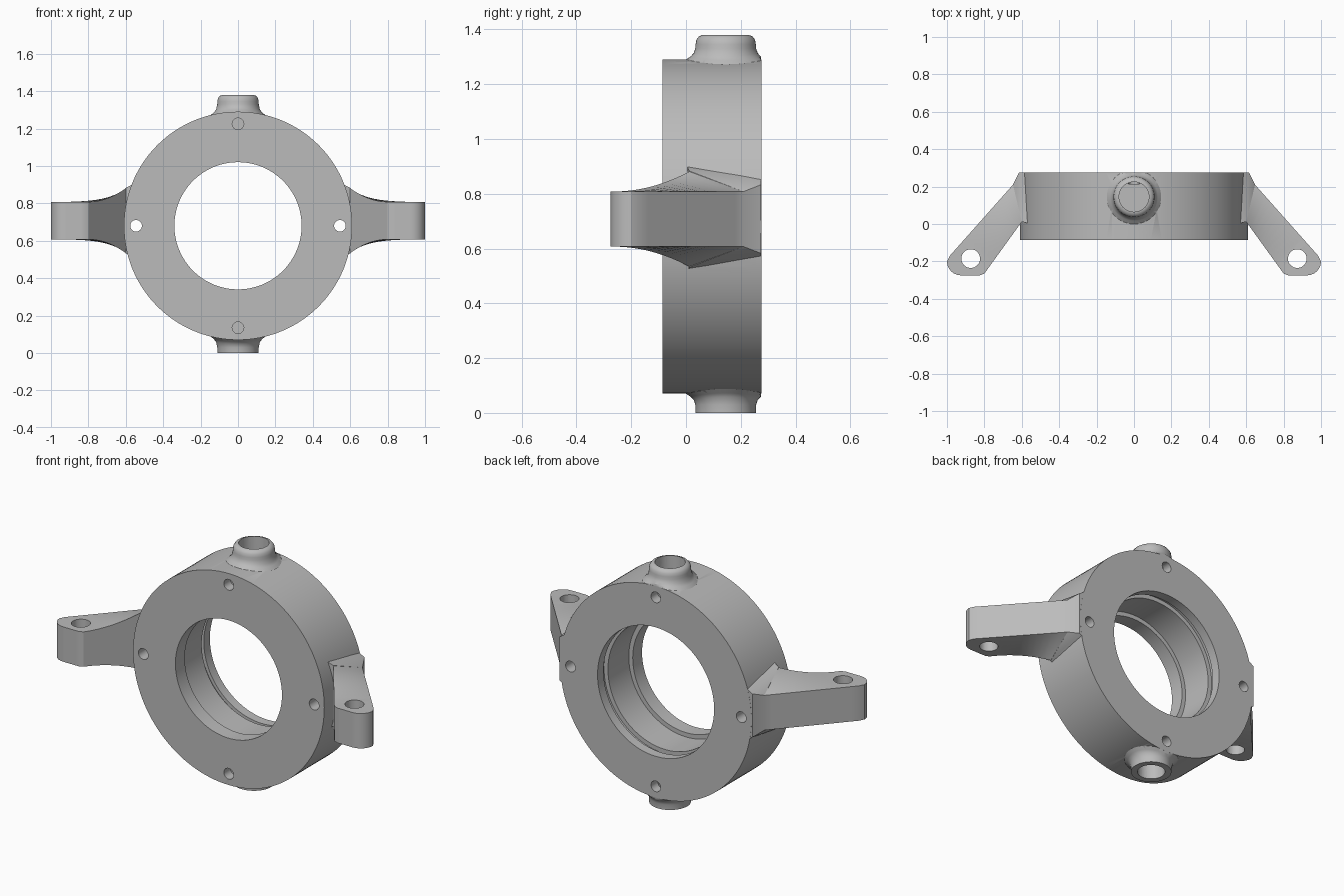
import bpy, bmesh
from math import pi, sin, cos, sqrt, radians
from mathutils import Matrix, Vector

cube = bpy.data.objects.get("Cube")
if cube:
    bpy.data.objects.remove(cube)

CZ, R = 0.68, 0.61          # ring centre height and outer radius
FRONT, BACK = -0.085, 0.275
BOSS_Y = 0.145

metal = bpy.data.materials.new("cast_grey")
metal.use_nodes = True
colour = (0.5, 0.5, 0.5, 1)
metal.diffuse_color = colour
metal.node_tree.nodes["Principled BSDF"].inputs["Base Color"].default_value = colour


def finish(name, bm):
    bmesh.ops.recalc_face_normals(bm, faces=bm.faces)
    me = bpy.data.meshes.new(name)
    bm.to_mesh(me)
    bm.free()
    me.materials.append(metal)
    ob = bpy.data.objects.new(name, me)
    bpy.context.collection.objects.link(ob)
    return ob


def lathe(profile, steps, closed):
    """Revolve (radius, height) points about z."""
    bm = bmesh.new()
    vs = [bm.verts.new((r, 0, h)) for r, h in profile]
    es = [bm.edges.new(p) for p in zip(vs, vs[1:])]
    if closed:
        es.append(bm.edges.new((vs[-1], vs[0])))
    bmesh.ops.spin(bm, geom=vs + es, cent=(0, 0, 0), axis=(0, 0, 1),
                   angle=2 * pi, steps=steps)
    bmesh.ops.remove_doubles(bm, verts=bm.verts, dist=1e-5)
    return bm


def ring():
    # bore with a front lip, a bearing seat and a retaining groove
    profile = [(R, FRONT), (R, BACK), (0.372, BACK), (0.372, 0.22), (0.39, 0.22),
               (0.39, 0.19), (0.365, 0.19), (0.365, 0.0), (0.34, 0.0), (0.34, FRONT)]
    bm = lathe(profile, 128, True)
    bm.transform(Matrix.Translation((0, 0, CZ)) @ Matrix.Rotation(-pi / 2, 4, 'X'))
    return finish("bearing_ring", bm)


def boss(name, side, tip):
    # flared foot follows the curve of the ring
    foot = [(0, -0.08), (0.165, -0.08), (0.165, -0.02), (0.145, 0.0), (0.128, 0.011),
            (0.117, 0.023), (0.111, 0.04)]
    bm = lathe(foot + tip, 48, False)
    for v in bm.verts:
        if v.co.z < 0.03:
            v.co.z += sqrt(R * R - v.co.x ** 2) - R
        v.co.y = min(v.co.y + BOSS_Y, BACK - 0.0005)
        v.co.z = CZ + side * (R + v.co.z)
    return finish(name, bm)


def arm(name, side):
    # stations: inner edge, outer edge, inner flare, outer flare
    low, high = 0.607, 0.808
    back = BACK - 0.0005
    stations = [((0.5, 0.005), (0.5, back), 0.11, 0.07),
                ((0.57, 0.005), (0.575, back), 0.09, 0.05),
                ((0.6, 0.012), (0.615, back), 0.075, 0.025)]
    in0, in1 = Vector((0.6, 0.012)), Vector((0.8, -0.265))
    out0, out1 = Vector((0.647, 0.21)), Vector((0.985, -0.17))
    for i in range(13):
        t = i / 12
        stations.append((in0.lerp(in1, t), out0.lerp(out1, t), 0.073 * (1 - t) ** 2, 0))
    for i in range(7):
        a = radians(15 * i)
        stations.append(((0.825 + 0.015 * i, -0.275),
                         (0.925 + 0.075 * cos(a), -0.2 - 0.0745 * sin(a)), 0, 0))
    stations[-1] = ((0.918, -0.275), (0.925, -0.275), 0, 0)
    bm = bmesh.new()
    loops = []
    for (ix, iy), (ox, oy), fi, fo in stations:
        loops.append([bm.verts.new((side * x, y, z)) for x, y, z in (
            (ix, iy, low - fi), (ix, iy, high + fi), (ox, oy, high + fo), (ox, oy, low - fo))])
    for a, b in zip(loops, loops[1:]):
        for k in range(4):
            n = (k + 1) % 4
            bm.faces.new((a[k], a[n], b[n], b[k]))
    bm.faces.new(loops[0])
    bm.faces.new(loops[-1])
    # the flared surfaces twist, so split them cleanly
    bmesh.ops.triangulate(bm, faces=bm.faces)
    return finish(name, bm)


def drill(name, centre, radius, depth, axis):
    bm = bmesh.new()
    turn = Matrix.Rotation(pi / 2, 4, 'X') if axis == 'Y' else Matrix.Identity(4)
    bmesh.ops.create_cone(bm, cap_ends=True, segments=32, radius1=radius, radius2=radius,
                          depth=depth, matrix=Matrix.Translation(centre) @ turn)
    ob = finish(name, bm)
    ob.hide_render = True
    return ob


def combine(body, tool, operation):
    mod = body.modifiers.new(operation.lower(), 'BOOLEAN')
    mod.operation = operation
    mod.solver = 'EXACT'
    mod.object = tool
    bpy.context.view_layer.objects.active = body
    bpy.ops.object.modifier_apply(modifier=mod.name)
    bpy.data.objects.remove(tool)


# Solid casting
body = ring()
parts = [
    boss("upper_boss", 1, [(0.11, 0.055), (0.107, 0.072), (0.098, 0.084), (0.084, 0.09), (0, 0.09)]),
    boss("lower_boss", -1, [(0.11, 0.07), (0, 0.07)]),
    arm("left_arm", 1), arm("right_arm", -1)]
for part in parts:
    combine(body, part, 'UNION')

# Drilled holes
drills = [drill("upper_socket", (0, BOSS_Y, 1.38), 0.08, 0.3, 'Z'),
          drill("lower_socket", (0, BOSS_Y, 0.0), 0.075, 0.3, 'Z')]
for s in (-1, 1):
    drills.append(drill("arm_hole", (s * 0.873, -0.185, 0.7), 0.05, 0.4, 'Z'))
    drills.append(drill("side_bolt_hole", (s * 0.545, 0.1, CZ), 0.031, 0.6, 'Y'))
    for y in (FRONT, BACK):
        drills.append(drill("blind_bolt_hole", (0, y, CZ + s * 0.545), 0.031, 0.12, 'Y'))
for tool in drills:
    combine(body, tool, 'DIFFERENCE')

body.name = "hub_carrier"
bpy.ops.object.select_all(action='DESELECT')
body.select_set(True)
bpy.context.view_layer.objects.active = body
bpy.ops.object.shade_smooth_by_angle(angle=radians(30))
